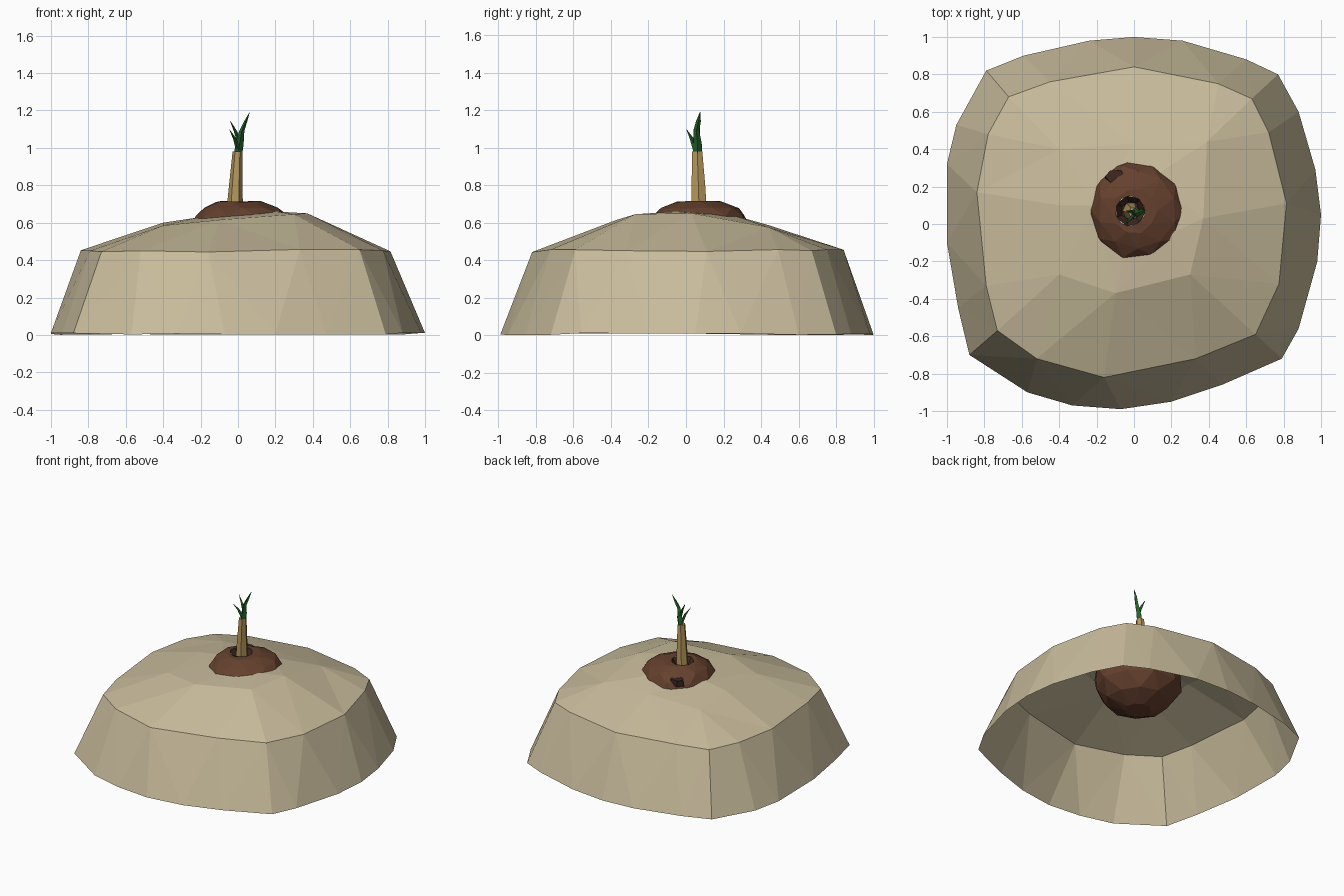
import bpy, math, random
from mathutils import Vector
from mathutils.geometry import delaunay_2d_cdt

if "Cube" in bpy.data.objects:
    bpy.data.objects.remove(bpy.data.objects["Cube"])

random.seed(4)


def material(name, rgb):
    m = bpy.data.materials.new(name)
    m.diffuse_color = (*rgb, 1)
    m.use_nodes = True
    m.node_tree.nodes["Principled BSDF"].inputs["Base Color"].default_value = m.diffuse_color
    return m


SAND = material("sand", (0.58, 0.50, 0.33))
SOIL = material("soil", (0.13, 0.052, 0.027))
DARK = material("dark_soil", (0.05, 0.022, 0.016))
STEM = material("stem", (0.48, 0.32, 0.11))
LEAF = material("leaf", (0.018, 0.12, 0.022))


def make(name, verts, faces, mat):
    me = bpy.data.meshes.new(name)
    me.from_pydata(verts, [], faces)
    me.materials.append(mat)
    ob = bpy.data.objects.new(name, me)
    bpy.context.collection.objects.link(ob)
    return ob


def loft(name, rings, n, mat, jitter=0.0, start_cap=True, end_cap=True):
    """Rings are (x, y, z, rx, ry), listed from bottom to top."""
    verts, faces = [], []
    for k, (x, y, z, rx, ry) in enumerate(rings):
        for i in range(n):
            a = 2 * math.pi * (i + 0.5 * (k % 2 if jitter else 0)) / n
            s = 1 + random.uniform(-jitter, jitter)
            verts.append((x + rx * s * math.cos(a), y + ry * s * math.sin(a),
                          z + random.uniform(-jitter, jitter) * 0.1))
    for k in range(len(rings) - 1):
        for i in range(n):
            j = (i + 1) % n
            a, b, c, d = k * n + i, k * n + j, (k + 1) * n + j, (k + 1) * n + i
            if not jitter:
                faces.append((a, b, c, d))
            elif k % 2 == 0:
                faces += [(a, b, d), (b, c, d)]
            else:
                faces += [(a, b, c), (a, c, d)]
    if start_cap:
        faces.append(tuple(reversed(range(n))))
    if end_cap:
        faces.append(tuple(range((len(rings) - 1) * n, len(rings) * n)))
    return make(name, verts, faces, mat)


# Mound: open sheet through a foot outline, a shoulder outline and the crown points
foot = [(0, 1), (-.24, .98), (-.59, .9), (-.79, .82), (-.95, .53), (-1, .32),
        (-1, -.1), (-.94, -.45), (-.88, -.7), (-.57, -.9), (-.33, -.97),
        (-.07, -.99), (.2, -.95), (.47, -.86), (.79, -.72), (.88, -.56),
        (.98, -.2), (1, .05), (.97, .29), (.88, .6), (.77, .8), (.6, .88), (.26, .98)]
shoulder = [(0, .84), (-.45, .76), (-.67, .68), (-.78, .48), (-.84, .17),
            (-.79, -.33), (-.73, -.57), (-.52, -.72), (-.16, -.82), (.33, -.72),
            (.65, -.59), (.775, -.32), (.815, .11), (.72, .49), (.63, .67), (.45, .75)]
crown = [(.37, .03, .65), (.3, -.27, .645), (-.1, -.37, .615), (-.4, -.27, .585),
         (-.4, .1, .60), (-.4, .4, .565), (0, .43, .59), (.39, .44, .575),
         (0, .05, .655), (.1, .25, .64), (-.2, .1, .63), (.2, -.05, .66)]
pts = [(x, y, random.uniform(0, .012)) for x, y in foot]
pts += [(x, y, .45 + random.uniform(-.008, .008)) for x, y in shoulder]
pts += crown
nf, ns = len(foot), len(shoulder)
edges = [(i, (i + 1) % nf) for i in range(nf)]
edges += [(nf + i, nf + (i + 1) % ns) for i in range(ns)]
v2, _, tris, origin, _, _ = delaunay_2d_cdt(
    [Vector(p[:2]) for p in pts], edges, [], 1, 1e-5)
make("mound", [(v.x, v.y, pts[o[0]][2]) for v, o in zip(v2, origin)],
     [tuple(t) for t in tris], SAND)

# Soil ball, mostly buried, with a flat top around the planting hole
cx, cy, cz, R, H = .02, .065, .49, .31, .25
rings = []
for deg in (-72, -45, -18, 10, 36):
    a = math.radians(deg)
    r = R * math.cos(a)
    rings.append((cx, cy, cz + H * math.sin(a), r, r))
rings += [(cx, cy + .01, .677, .205, .205), (0, .07, .712, .12, .12), (-.02, .07, .712, .08, .08)]
loft("soil_ball", rings, 10, SOIL, .035, end_cap=False)
loft("planting_hole", [(-.02, .07, .713, .083, .083), (-.018, .07, .66, .05, .05)],
     7, DARK, start_cap=False)

# Small dark clod on the back left of the soil
loft("clod", [(-.09, .245, .62, .065, .045), (-.10, .255, .668, .055, .035)], 6, DARK)

# Tapered stem
loft("stem", [(-.018, .07, .65, .045, .048), (-.012, .066, .80, .036, .042),
              (-.003, .06, .98, .026, .031)], 6, STEM)

# Leaves: thin tapering blades
blades = {
    "main_leaf": [(0, .06, .96, .022, .026), (.008, .062, 1.02, .022, .022),
                  (.02, .055, 1.09, .014, .016), (.04, .066, 1.14, .009, .013),
                  (.062, .075, 1.19, .001, .001)],
    "upper_side_leaf": [(.004, .06, 1.04, .012, .012), (-.014, .065, 1.09, .009, .010),
                        (-.042, .07, 1.145, .001, .001)],
    "lower_side_leaf": [(0, .05, .99, .012, .014), (-.018, .03, 1.05, .009, .011),
                        (-.045, .003, 1.097, .001, .001)],
}
for name, path in blades.items():
    loft(name, path, 4, LEAF)
